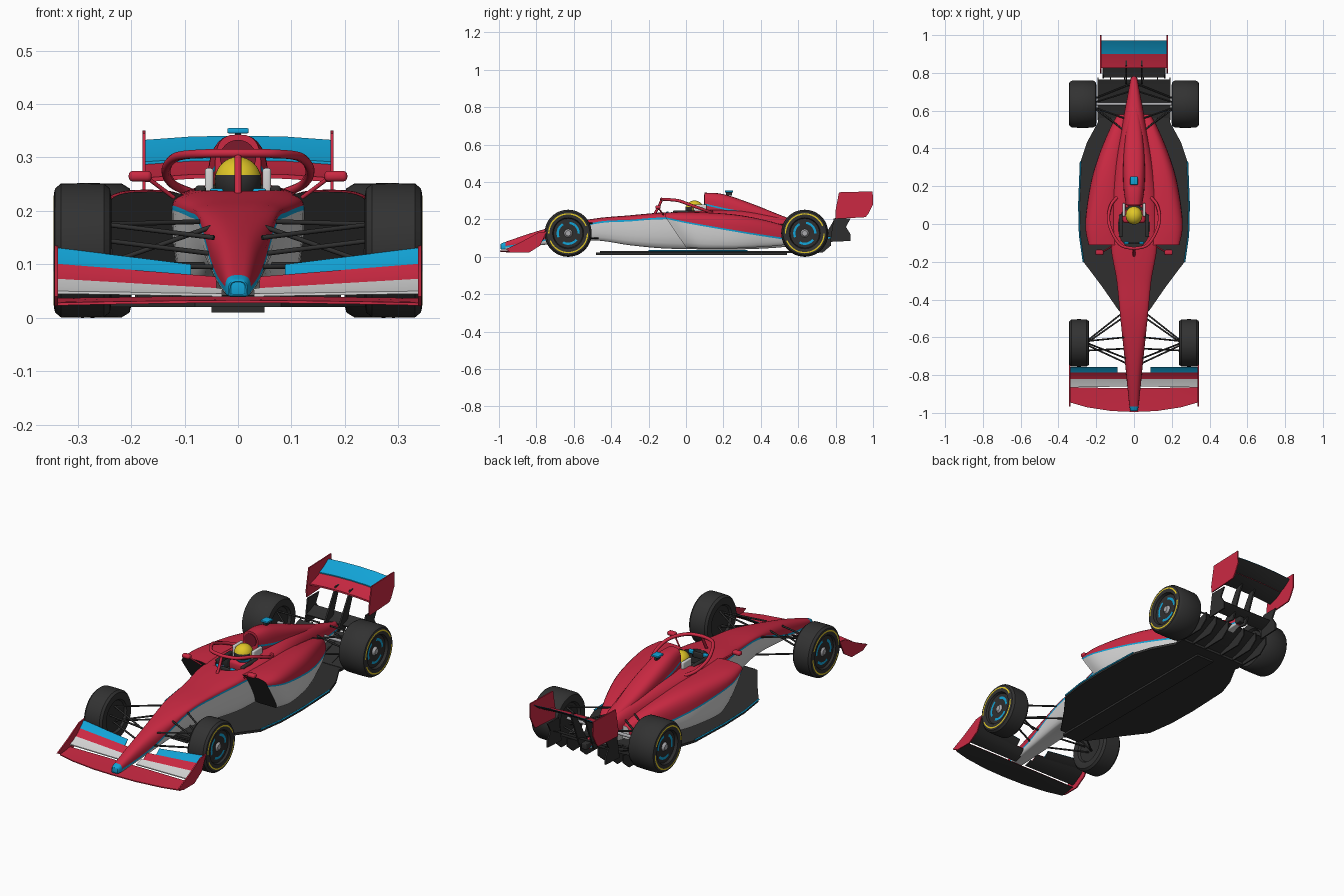
import bpy, bmesh
from math import sin, cos, pi, radians
from mathutils import Vector, Matrix

if "Cube" in bpy.data.objects:
    bpy.data.objects.remove(bpy.data.objects["Cube"])


def material(name, *rgb):
    m = bpy.data.materials.new(name)
    m.use_nodes = True
    m.diffuse_color = (*rgb, 1)
    m.node_tree.nodes["Principled BSDF"].inputs["Base Color"].default_value = (*rgb, 1)
    return m


RED = material("red paint", .6, .022, .055)
DARK_RED = material("dark red", .2, .01, .025)
CYAN = material("cyan paint", .006, .37, .68)
WHITE = material("white paint", .66, .66, .66)
CARBON = material("carbon", .028, .028, .028)
RUBBER = material("rubber", .032, .032, .032)
YELLOW = material("yellow", .75, .57, .02)
METAL = material("grey metal", .4, .4, .42)
SIDES = ((1, "left"), (-1, "right"))


def finish(name, bm, mats, rule=None):
    """Clean the bmesh, colour faces by an optional rule, and shade it."""
    bmesh.ops.remove_doubles(bm, verts=bm.verts, dist=1e-5)
    bmesh.ops.recalc_face_normals(bm, faces=bm.faces)
    bm.normal_update()
    if rule:
        for f in bm.faces:
            f.material_index = rule(f, f.material_index)
    me = bpy.data.meshes.new(name)
    bm.to_mesh(me)
    bm.free()
    for m in mats:
        me.materials.append(m)
    ob = bpy.data.objects.new(name, me)
    bpy.context.collection.objects.link(ob)
    bpy.ops.object.select_all(action='DESELECT')
    ob.select_set(True)
    bpy.context.view_layer.objects.active = ob
    bpy.ops.object.shade_smooth_by_angle(angle=radians(35))
    return ob


def skin(name, rings, mats, index, caps=None, rule=None):
    """Join closed rings of points; index(i, j) picks each face's colour."""
    bm = bmesh.new()
    rows = [[bm.verts.new(p) for p in r] for r in rings]
    n = len(rings[0])
    for i in range(len(rows) - 1):
        for j in range(n):
            k = (j + 1) % n
            f = bm.faces.new((rows[i][j], rows[i][k], rows[i + 1][k], rows[i + 1][j]))
            f.material_index = index(i, j)
    if caps:
        for row, c in zip((rows[0], rows[-1]), caps):
            bm.faces.new(row).material_index = c
    return finish(name, bm, mats, rule)


def spline(st, k=5):
    """Smooth in-between stations."""
    st = [Vector(s) for s in st]
    out = []
    for i in range(len(st) - 1):
        a, b, c, d = st[max(i - 1, 0)], st[i], st[i + 1], st[min(i + 2, len(st) - 1)]
        for t in (j / k for j in range(k)):
            out.append(b + .5 * t * (c - a + t * (2 * a - 5 * b + 4 * c - d + t * (3 * (b - c) + d - a))))
    return out + [st[-1]]


N, M = 14, 5


def section(y, xc, hw, zb, zt, zs, side=1, lean=0):
    """Rounded top, thin stripe, then tucked-in lower flank."""
    low = zs - .009
    pts = []
    for i in range(N + 1):
        c, s = cos(pi * i / N), sin(pi * i / N)
        pts.append((hw * abs(c) ** .7 * (1 if c > 0 else -1), zs + (zt - zs) * max(s, 0) ** .8))
    flank = [(hw * (.65 + .35 * cos(pi / 2 * i / M)), low - (low - zb) * sin(pi / 2 * i / M)) for i in range(M + 1)]
    pts += [(-x, z) for x, z in flank] + flank[::-1]
    return [(side * (xc + x), y + lean * min(1, max(0, (zs - z) / (zs - zb))), z) for x, z in pts]


def stripe(i, j):
    return 0 if j < N else 1 if j in (N, N + 2 * M + 2) else 2


def plate(name, pts, x, thick, mat):
    """Flat y-z outline given thickness along x."""
    rings = [[(x + d, y, z) for y, z in pts] for d in (-thick / 2, thick / 2)]
    return skin(name, rings, [mat], lambda i, j: 0, (0, 0))


def wing(name, rows, mat, thick=.005):
    """Aerofoil from (x, y lead, z lead, y trail, z trail), dark underneath."""
    rings = []
    for x, y0, z0, y1, z1 in rows:
        ym, zm = (y0 + y1) / 2, (z0 + z1) / 2 - .1 * abs(z1 - z0)
        rings.append([(x, y0, z0), (x, ym, zm), (x, y1, z1), (x, y1, z1 - .002), (x, ym, zm - thick), (x, y0, z0 - thick)])
    return skin(name, rings, [mat, CARBON], lambda i, j: 0, (0, 0), lambda f, m: int(f.normal.z < -.3))


def box(name, c, size, mat, bevel=0):
    bm = bmesh.new()
    bmesh.ops.create_cube(bm, size=1, matrix=Matrix.Translation(c) @ Matrix.Diagonal((*size, 1)))
    if bevel:
        bmesh.ops.bevel(bm, geom=bm.edges[:], offset=bevel, segments=3, profile=.5, affect='EDGES')
    return finish(name, bm, [mat])


def tube(name, pts, r, mat):
    cu = bpy.data.curves.new(name, 'CURVE')
    cu.dimensions, cu.bevel_depth, cu.bevel_resolution, cu.use_fill_caps = '3D', r, 2, True
    sp = cu.splines.new('POLY')
    sp.points.add(len(pts) - 1)
    for p, co in zip(sp.points, pts):
        p.co = (*co, 1)
    cu.materials.append(mat)
    ob = bpy.data.objects.new(name, cu)
    bpy.context.collection.objects.link(ob)


# Nose, tub and tail: y, centre, half width, bottom, top, stripe height
body_rows = [(-.99, 0, .012, .045, .066, .055), (-.965, 0, .024, .04, .08, .058), (-.75, 0, .046, .065, .15, .095),
             (-.5, 0, .072, .088, .203, .182), (-.3, 0, .092, .062, .222, .198), (-.12, 0, .122, .045, .238, .21),
             (.1, 0, .122, .04, .25, .2), (.3, 0, .105, .04, .25, .17), (.5, 0, .068, .05, .215, .135),
             (.65, 0, .04, .07, .17, .115), (.79, 0, .014, .09, .13, .105)]
paint = [RED, CYAN, WHITE, CARBON]
body = skin("main_body", [section(*r) for r in spline(body_rows)], paint, stripe, (1, 0),
            lambda f, m: 1 if f.calc_center_median().y < -.965 else m)

# Cockpit opening
bm = bmesh.new()
bmesh.ops.create_cone(bm, cap_ends=True, segments=40, radius1=1, radius2=1, depth=.2,
                      matrix=Matrix.Translation((0, -.015, .27)) @ Matrix.Diagonal((.083, .115, 1, 1)))
cutter = finish("cockpit_cutter", bm, paint, lambda f, m: 3)
cutter.hide_render = True
cut = body.modifiers.new("cockpit", 'BOOLEAN')
cut.operation, cut.object, cut.solver = 'DIFFERENCE', cutter, 'EXACT'
bpy.context.view_layer.objects.active = body
bpy.ops.object.modifier_apply(modifier=cut.name)
bpy.data.objects.remove(cutter)

# Engine cover with air intake and camera pod
cover_rows = [(.1, 0, .043, .2, .343, .285), (.2, 0, .056, .2, .335, .262), (.35, 0, .056, .18, .285, .232),
              (.5, 0, .042, .15, .225, .19), (.62, 0, .025, .12, .18, .15)]
skin("engine_cover", [section(*r) for r in spline(cover_rows)], [RED, CYAN], lambda i, j: int(stripe(i, j) == 1), (0, 0))
skin("air_intake", [[(.034 * cos(a * pi / 12), y, .3 + .033 * sin(a * pi / 12)) for a in range(24)] for y in (.096, .102)],
     [DARK_RED], lambda i, j: 0, (0, 0))
box("camera_pod", (0, .23, .35), (.04, .045, .01), CYAN, .003)
box("camera_stalk", (0, .23, .338), (.012, .03, .02), CARBON)

# Sidepods: undercut leading edge leans back and fades out rearward
pod_rows = [(-.11, .162, .078, .05, .236, .212), (0, .17, .088, .045, .24, .188), (.2, .15, .082, .045, .232, .153),
            (.35, .125, .066, .05, .212, .128), (.5, .085, .045, .06, .175, .105), (.58, .06, .028, .075, .14, .095)]
for s, side in SIDES:
    skin(side + "_sidepod", [section(*r, s, max(0, .11 * (1 - (r[0] + .11) / .5))) for r in spline(pod_rows)],
         paint, stripe, (3, 2))

# Floor, its edge trim, plank and diffuser
edge = [(.08, -.46), (.17, -.33), (.268, -.2), (.288, -.06), (.292, .1), (.283, .33), (.25, .43), (.19, .54), (.19, .6)]
outline = edge + [(-x, y) for x, y in edge[::-1]]
skin("floor", [[(x, y, z) for x, y in outline] for z in (.02, .032)], [CARBON], lambda i, j: 0, (0, 0))
box("plank", (0, .03, .016), (.1, 1.02, .012), CARBON)
wing("diffuser", [(x, .56, .034, .765, .1) for x in (-.19, .19)], CARBON, .01)
for x in (-.19, -.125, -.05, .05, .125, .19):
    plate("diffuser_fence", [(.55, .02), (.73, .022), (.775, .06), (.775, .1), (.56, .034)], x, .006, CARBON)
for s, side in SIDES:
    tube(side + "_floor_trim", [(s * x, y, .033) for x, y in edge[2:6]], .004, CYAN)

# Front wing
for s, side in SIDES:
    for part, mat, rows in (
            ("main_plane", RED, [(0, -.995, .033, -.87, .04), (.12, -.99, .032, -.868, .04), (.25, -.97, .03, -.866, .038), (.338, -.945, .028, -.865, .037)]),
            ("second_flap", WHITE, [(.03, -.86, .045, -.82, .055), (.338, -.865, .05, -.82, .073)]),
            ("third_flap", RED, [(.04, -.82, .055, -.787, .077), (.338, -.82, .073, -.787, .101)]),
            ("top_flap", CYAN, [(.088, -.787, .077, -.757, .1), (.338, -.787, .101, -.757, .131)])):
        wing(f"{side}_front_{part}", [(s * r[0], *r[1:]) for r in rows], mat)
    plate(side + "_front_endplate", [(-.965, .04), (-.93, .022), (-.84, .022), (-.78, .06), (-.745, .135), (-.79, .13), (-.88, .08)],
          s * .34, .006, RED)

# Rear wing, lower plates, pylons and beam wing
span = [(-.173, 0), (-.09, .006), (0, .008), (.09, .006), (.173, 0)]
wing("rear_main_plane", [(x, .825, .262 + d, .905, .288 + d) for x, d in span], RED, .008)
wing("rear_flap", [(x, .9, .292 + d, .972, .333 + d) for x, d in span], CYAN)
wing("beam_wing", [(-.16, .775, .13, .84, .155), (.16, .775, .13, .84, .155)], CARBON)
for s, side in SIDES:
    plate(side + "_rear_endplate", [(.818, .345), (.998, .35), (1, .28), (.975, .23), (.96, .212), (.8, .203), (.798, .24)],
          s * .176, .006, RED)
    plate(side + "_lower_endplate", [(.79, .205), (.88, .205), (.855, .16), (.88, .12), (.88, .085), (.77, .08)], s * .163, .007, CARBON)
    plate(side + "_wing_pylon", [(.74, .11), (.8, .1), (.87, .28), (.84, .28)], s * .04, .008, CARBON)
box("tail_light_block", (0, .79, .11), (.03, .06, .03), CARBON, .004)


# Wheels: lathe profile of radius, offset (share of half width), colour
def wheel(name, s, y, half, n=48):
    mats = [RUBBER, YELLOW, CARBON, CYAN, METAL]
    prof = [(0, -.7, 2), (.075, -.75, 0), (.082, -.93, 0), (.1, -1, 0), (.116, -.95, 0), (.125, -.75, 0), (.126, 0, 0),
            (.125, .75, 0), (.116, .95, 0), (.107, .99, 1), (.1, 1, 0), (.083, .94, 2), (.078, .75, 2),
            (.062, .75, 3), (.05, .75, 2), (.022, .7, 4), (.014, .85, 4), (0, .85, 4)]
    rings = [[(s * (.345 - half + o * half), y + r * cos(a * 2 * pi / n), .126 + r * sin(a * 2 * pi / n)) for a in range(n)]
             for r, o, _ in prof]

    def colour(i, j):
        m = prof[i][2]
        if m == 1:
            return 0 if j % 24 < 3 else 1
        if m == 3:
            return 3 if j % 16 < 11 else 2
        return m
    skin(name, rings, mats, colour)


for s, side in SIDES:
    wheel(side + "_front_wheel", s, -.63, .054)
    wheel(side + "_rear_wheel", s, .635, .073)
    # Suspension arms: inner end, outer end
    for a, b in (((.065, -.5, .18), (.25, -.63, .175)), ((.045, -.71, .15), (.25, -.63, .175)),
                 ((.06, -.47, .1), (.25, -.62, .1)), ((.035, -.74, .095), (.25, -.64, .1)),
                 ((.05, -.6, .17), (.25, -.62, .1)), ((.05, -.66, .12), (.25, -.67, .145)),
                 ((.06, .5, .17), (.22, .63, .18)), ((.03, .7, .15), (.22, .64, .18)),
                 ((.06, .5, .09), (.22, .62, .09)), ((.02, .74, .1), (.22, .66, .09)), ((.05, .56, .16), (.22, .62, .09))):
        tube(side + "_suspension_arm", [(s * a[0], *a[1:]), (s * b[0], *b[1:])], .0045, CARBON)
    tube(side + "_driveshaft", [(s * .02, .635, .126), (s * .22, .635, .126)], .008, METAL)
    # Mirrors and headrest pads
    box(side + "_mirror", (s * .183, -.15, .265), (.043, .028, .02), RED, .008)
    tube(side + "_mirror_stalk", [(s * .17, -.15, .262), (s * .12, -.12, .225)], .004, RED)
    box(side + "_headrest", (s * .054, .075, .25), (.016, .07, .06), WHITE, .005)
    box(side + "_cockpit_pad", (s * .07, -.01, .235), (.02, .12, .025), CARBON, .006)
    box(side + "_steering_grip", (s * .04, -.1, .232), (.025, .014, .02), CYAN, .004)

# Halo and its centre pillar
half = spline([(0, -.13, .308), (.07, -.112, .307), (.118, -.04, .3), (.135, .03, .275), (.122, .1, .25), (.09, .14, .235)])
tube("halo", [(-x, y, z) for x, y, z in half[:0:-1]] + [tuple(p) for p in half], .0085, RED)
tube("halo_pillar", [(0, -.13, .305), (0, -.145, .27), (0, -.17, .225)], .007, RED)

# Driver and steering wheel
bm = bmesh.new()
bmesh.ops.create_uvsphere(bm, u_segments=32, v_segments=24, radius=.046,
                          matrix=Matrix.Translation((0, .045, .255)) @ Matrix.Diagonal((.96, 1.05, 1, 1)))


def helmet_colour(f, m):
    c = f.calc_center_median()
    return 2 if c.z < .238 else 1 if c.z < .269 and c.y < .04 else 0


finish("helmet", bm, [YELLOW, CARBON, CYAN], helmet_colour)
box("driver_shoulders", (0, .04, .195), (.12, .07, .05), RED, .015)
box("steering_wheel", (0, -.1, .222), (.06, .012, .03), CARBON, .004)
